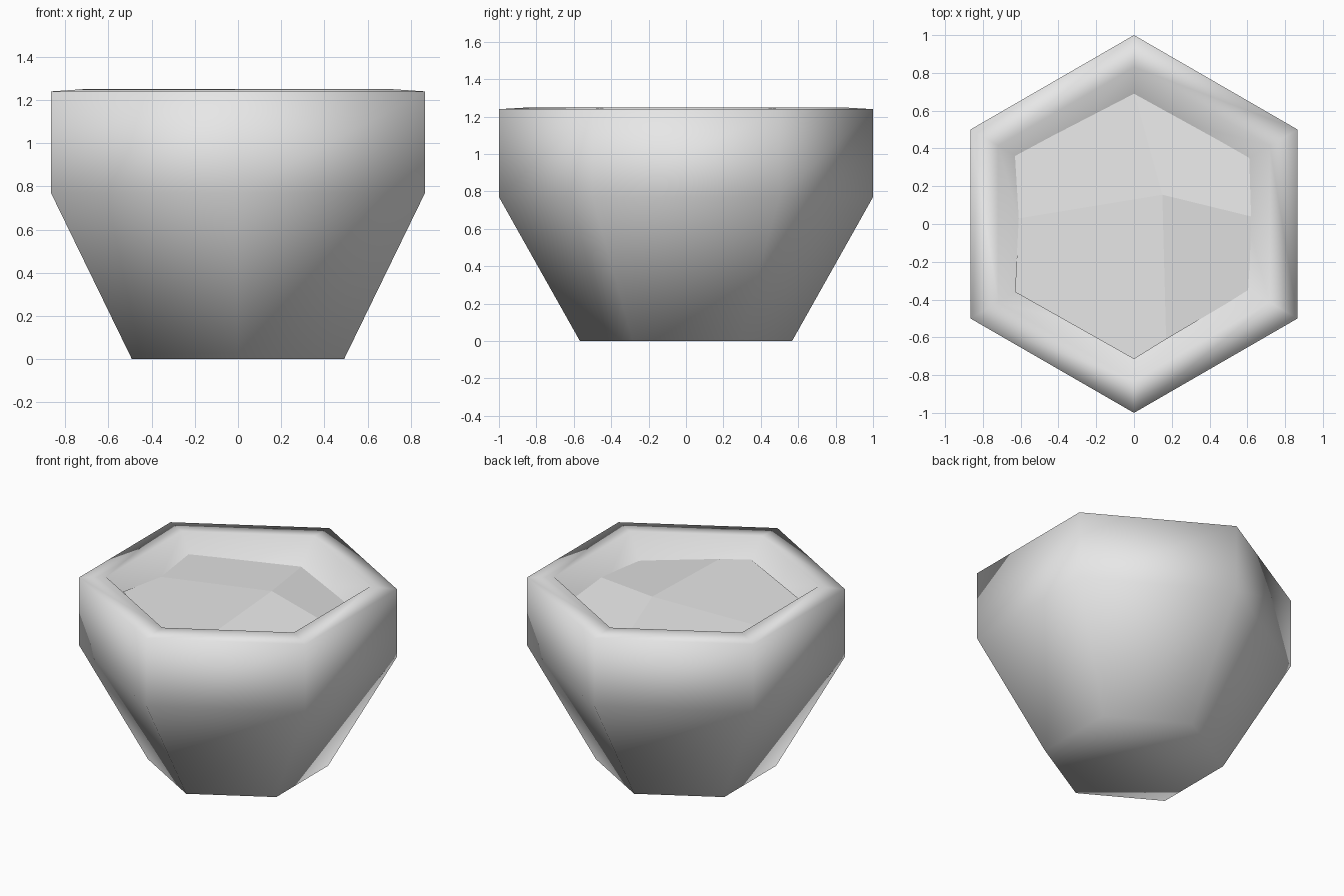
import bpy, bmesh
from math import cos, sin, tau, radians

cube = bpy.data.objects.get("Cube")
if cube:
    bpy.data.objects.remove(cube, do_unlink=True)

grey = bpy.data.materials.new("pale_grey")
grey.use_nodes = True
grey.diffuse_color = (0.8, 0.8, 0.8, 1)
grey.node_tree.nodes["Principled BSDF"].inputs["Base Color"].default_value = (0.8, 0.8, 0.8, 1)


def finish(bm, name, smooth):
    bmesh.ops.recalc_face_normals(bm, faces=bm.faces[:])
    for f in bm.faces:
        f.smooth = smooth
    mesh = bpy.data.meshes.new(name)
    bm.to_mesh(mesh)
    bm.free()
    mesh.materials.append(grey)
    obj = bpy.data.objects.new(name, mesh)
    bpy.context.scene.collection.objects.link(obj)
    return obj


# Six-sided pot: rings from the base, over the rim and into the bowl
SIDES = 6
profile = [(0.567, 0), (1, 0.77), (1, 1.24), (0.83, 1.25), (0.6, 0.99)]
bm = bmesh.new()
rings = []
for r, z in profile:
    angles = [radians(30) + tau * i / SIDES for i in range(SIDES)]
    rings.append([bm.verts.new((r * cos(a), r * sin(a), z)) for a in angles])
for low, high in zip(rings, rings[1:]):
    for i in range(SIDES):
        j = (i + 1) % SIDES
        bm.faces.new((low[i], low[j], high[j], high[i]))
bm.faces.new(rings[0])
bm.faces.new(rings[-1])
finish(bm, "pot", True)

# Uneven soil: four flat-shaded facets meeting off centre
edge = [(0.61, 0.35, 1.11), (0, 0.70, 1.09), (-0.63, 0.36, 1.135), (-0.61, 0.03, 1.11),
        (-0.63, -0.36, 1.15), (0, -0.715, 1.13), (0.17, -0.61, 1.13),
        (0.61, -0.35, 1.10), (0.62, 0.04, 1.13)]
bm = bmesh.new()
hub = bm.verts.new((0.15, 0.155, 1.167))
rim = [bm.verts.new(p) for p in edge]
for first, last in ((8, 10), (1, 3), (3, 6), (6, 8)):
    bm.faces.new([hub] + [rim[k % len(rim)] for k in range(first, last + 1)])
finish(bm, "soil", False)
